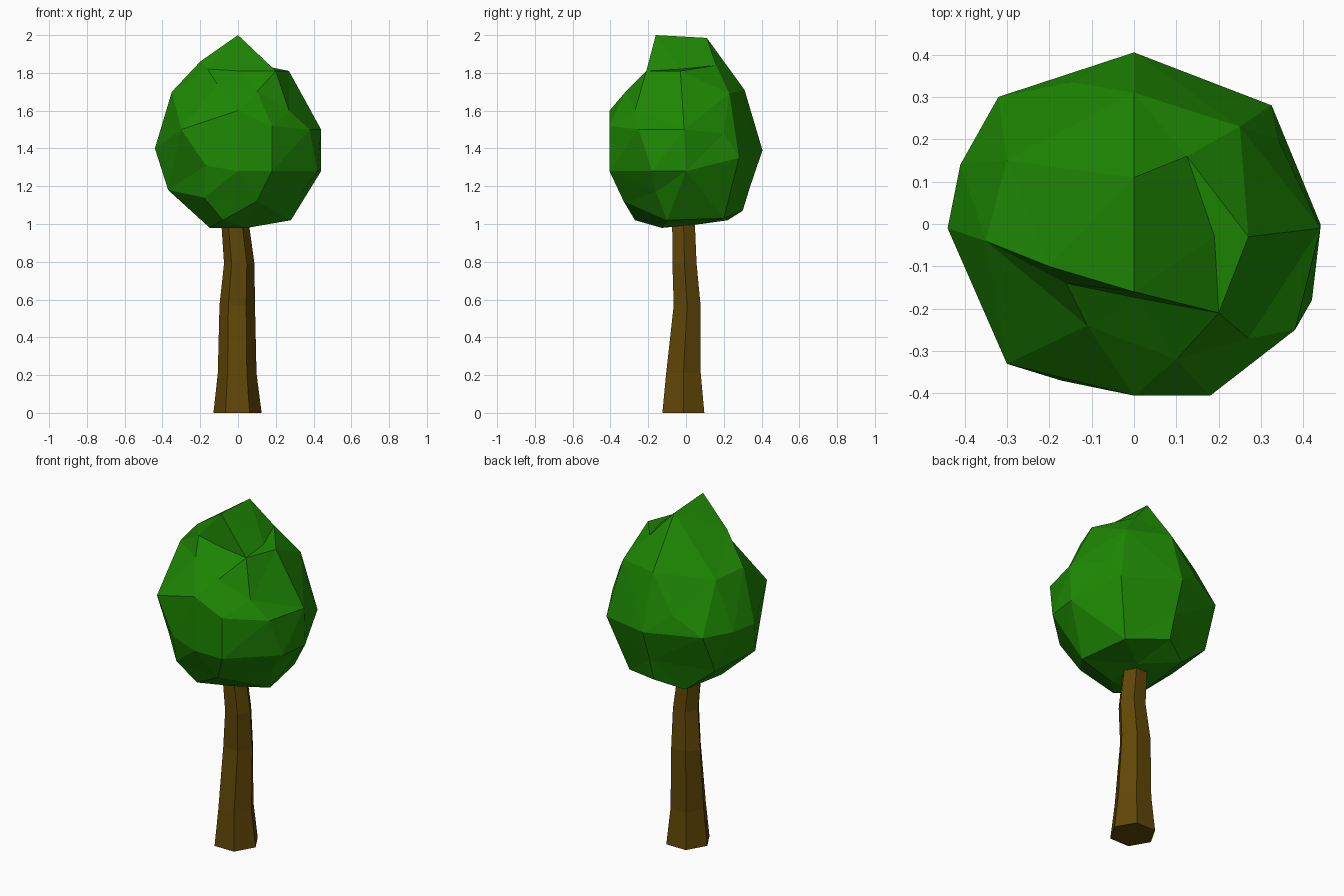
import bpy, bmesh, math
from mathutils import Vector


def material(name, rgb):
    m = bpy.data.materials.new(name)
    m.diffuse_color = (*rgb, 1)
    return m


def finish(bm, name, mat):
    bmesh.ops.recalc_face_normals(bm, faces=bm.faces)
    mesh = bpy.data.meshes.new(name)
    bm.to_mesh(mesh)
    bm.free()
    mesh.materials.append(mat)
    ob = bpy.data.objects.new(name, mesh)
    bpy.context.collection.objects.link(ob)
    return ob


bark = material("bark brown", (0.118, 0.063, 0.002))
leaf = material("leaf green", (0.013, 0.245, 0.001))

# Trunk: six-sided rings that lean and taper (z, left, right, front, back)
rings = [
    (0.00, -0.130, 0.125, -0.125, 0.097),
    (0.21, -0.107, 0.098, -0.105, 0.078),
    (0.57, -0.098, 0.090, -0.065, 0.077),
    (0.79, -0.074, 0.087, -0.072, 0.056),
    (1.00, -0.088, 0.058, -0.073, 0.047),
    (1.10, -0.088, 0.045, -0.073, 0.040),
]
bm = bmesh.new()
loops = []
for z, x0, x1, y0, y1 in rings:
    loop = []
    for i in range(6):
        a = i * math.pi / 3
        x = (x0 + x1) / 2 + (x1 - x0) / 2 * math.cos(a)
        y = (y0 + y1) / 2 + (y1 - y0) / 2 * math.sin(a) / math.sin(math.pi / 3)
        loop.append(bm.verts.new((x, y, z)))
    loops.append(loop)
for lo, hi in zip(loops, loops[1:]):
    for i in range(6):
        j = (i + 1) % 6
        bm.faces.new((lo[i], lo[j], hi[j], hi[i]))
bm.faces.new(loops[0][::-1])
bm.faces.new(loops[-1])
finish(bm, "trunk", bark)

# Crown: faceted skin over a few irregular corners, from the top down
corners = [
    (0, -.16, 2), (0, .11, 1.985),
    (-.2, -.10, 1.86), (-.16, -.14, 1.82), (.01, -.175, 1.81),
    (.2, -.21, 1.81), (.19, -.03, 1.82), (.27, -.03, 1.81), (.125, .16, 1.84),
    (-.11, -.24, 1.74), (.10, -.32, 1.70), (.25, .23, 1.69), (0, .31, 1.71),
    (-.35, -.04, 1.70), (-.30, .15, 1.68), (.27, -.27, 1.60),
    (0, -.405, 1.60), (.18, -.405, 1.52), (-.30, -.33, 1.50), (.38, -.25, 1.50),
    (.44, -.01, 1.50), (-.15, .335, 1.50), (.34, .20, 1.48),
    (-.44, -.01, 1.40), (-.41, .14, 1.40), (-.32, .30, 1.40), (0, .405, 1.39),
    (.325, .28, 1.35), (-.17, -.37, 1.31), (.18, -.405, 1.28), (0, -.405, 1.28),
    (.42, -.18, 1.28), (.44, .0, 1.28),
    (-.37, -.12, 1.18), (.34, -.16, 1.17), (-.33, .20, 1.17), (0, .34, 1.20),
    (-.18, -.32, 1.14), (.10, -.33, 1.12),
    (.28, -.10, 1.02), (.23, .20, 1.03), (0, .30, 1.07), (-.15, .22, 1.02),
    (-.08, -.27, 1.02), (-.15, -.12, .98), (.05, -.13, .98), (.04, .08, 1.0),
]
centre = Vector((0, 0, 1.45))
bm = bmesh.new()
target = {}
for c in corners:
    v = bm.verts.new((Vector(c) - centre).normalized())
    target[v] = Vector(c)
bmesh.ops.convex_hull(bm, input=bm.verts[:])
for v, c in target.items():
    if v.is_valid:
        v.co = c
bmesh.ops.delete(bm, geom=[v for v in bm.verts if not v.link_faces], context='VERTS')
finish(bm, "leaf_crown", leaf)
